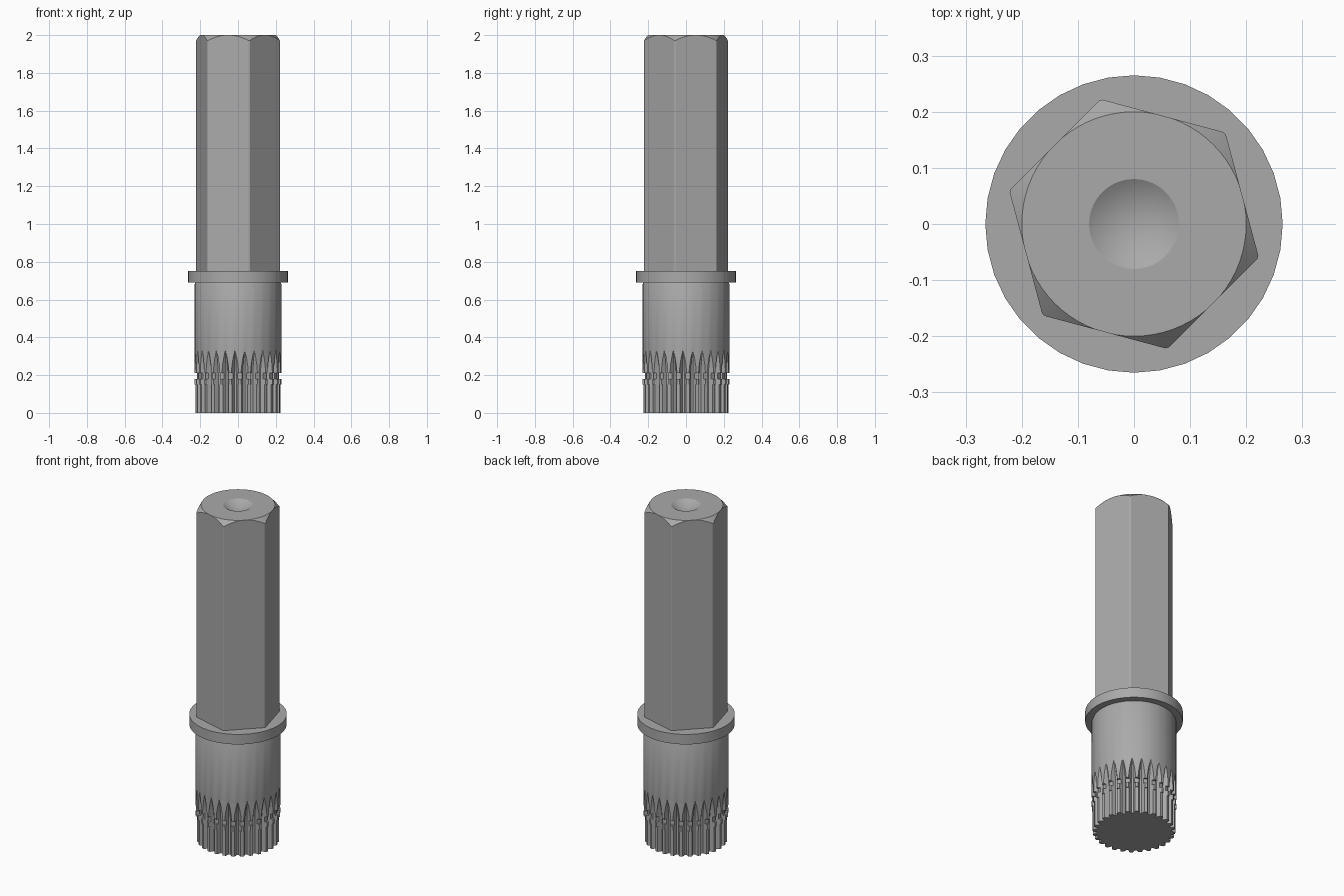
import bpy, bmesh
from math import cos, sin, pi, radians

if "Cube" in bpy.data.objects:
    bpy.data.objects.remove(bpy.data.objects["Cube"])

steel = bpy.data.materials.new("grey steel")
steel.use_nodes = True
COLOUR = (0.4, 0.4, 0.4, 1)
steel.diffuse_color = COLOUR
steel.node_tree.nodes["Principled BSDF"].inputs["Base Color"].default_value = COLOUR


def make_object(name, bm):
    bmesh.ops.remove_doubles(bm, verts=bm.verts, dist=1e-6)
    bmesh.ops.recalc_face_normals(bm, faces=bm.faces)
    mesh = bpy.data.meshes.new(name)
    bm.to_mesh(mesh)
    bm.free()
    mesh.materials.append(steel)
    obj = bpy.data.objects.new(name, mesh)
    bpy.context.collection.objects.link(obj)
    return obj


def smooth(obj, angle=25):
    bpy.ops.object.select_all(action="DESELECT")
    obj.select_set(True)
    bpy.context.view_layer.objects.active = obj
    bpy.ops.object.shade_smooth_by_angle(angle=radians(angle))


def lathe(name, profile, steps):
    bm = bmesh.new()
    verts = [bm.verts.new((r, 0, z)) for r, z in profile]
    edges = [bm.edges.new(pair) for pair in zip(verts, verts[1:])]
    bmesh.ops.spin(bm, geom=verts + edges, cent=(0, 0, 0), axis=(0, 0, 1),
                   angle=2 * pi, steps=steps)
    return make_object(name, bm)


def skin(name, rings):
    """Join equal-length rings of points with quads and cap both ends."""
    bm = bmesh.new()
    loops = [[bm.verts.new(p) for p in ring] for ring in rings]
    n = len(loops[0])
    for low, high in zip(loops, loops[1:]):
        for i in range(n):
            j = (i + 1) % n
            bm.faces.new((low[i], low[j], high[j], high[i]))
    bm.faces.new(loops[0])
    bm.faces.new(loops[-1])
    return make_object(name, bm)


# Hex shank: a hexagonal bar trimmed by a turned envelope (chamfer and centre dimple)
APOTHEM, SHANK_BASE = 0.1995, 0.745
corner = APOTHEM / cos(pi / 6)
shank = skin("hex_shank", [[(corner * cos(pi / 4 + k * pi / 3),
                             corner * sin(pi / 4 + k * pi / 3), z) for k in range(6)]
                           for z in (SHANK_BASE, 2.1)])
envelope = lathe("shank_envelope", [(0, 0.7), (0.2285, 0.7), (0.2285, 1.9715),
                                    (0.2, 2), (0.08, 2), (0, 1.95)], 72)
trim = shank.modifiers.new("trim", "BOOLEAN")
trim.operation = "INTERSECT"
trim.solver = "EXACT"
trim.object = envelope
bpy.context.view_layer.objects.active = shank
shank.select_set(True)
bpy.ops.object.modifier_apply(modifier="trim")
bpy.data.objects.remove(envelope)
smooth(shank)

# Flange collar
smooth(lathe("collar", [(0, 0.69), (0.265, 0.69), (0.265, 0.75), (0, 0.75)], 36))

# Splined body: tapered grooves whose floors run out to points on the barrel
TEETH = 28
PITCH = 2 * pi / TEETH
START = radians(-94)
FLARE = 2.15


def spline_ring(z, outer, floor, floor_half):
    edge_half = floor_half + (outer - floor) * FLARE
    section = [(-edge_half, outer), (-floor_half, floor), (floor_half, floor),
               (edge_half, outer), (PITCH / 2, outer)]
    return [(r * cos(START + k * PITCH + a), r * sin(START + k * PITCH + a), z)
            for k in range(TEETH) for a, r in section]


FLOOR, HALF = 0.202, 0.025
TIP, NECK, BARREL = 0.224, 0.217, 0.23
levels = [(0, TIP, FLOOR, HALF), (0.15, TIP, FLOOR, HALF),
          (0.15, BARREL, FLOOR, HALF), (0.18, BARREL, FLOOR, HALF),
          (0.18, NECK, FLOOR, HALF), (0.21, NECK, FLOOR, HALF),
          (0.21, BARREL, FLOOR, HALF), (0.25, BARREL, 0.207, 0.022),
          (0.29, BARREL, 0.216, 0.014), (0.315, BARREL, 0.224, 0.007),
          (0.33, BARREL, BARREL, 0.002), (0.68, BARREL, BARREL, 0.002),
          (0.695, 0.223, 0.223, 0.002)]
smooth(skin("splined_body", [spline_ring(*level) for level in levels]))
